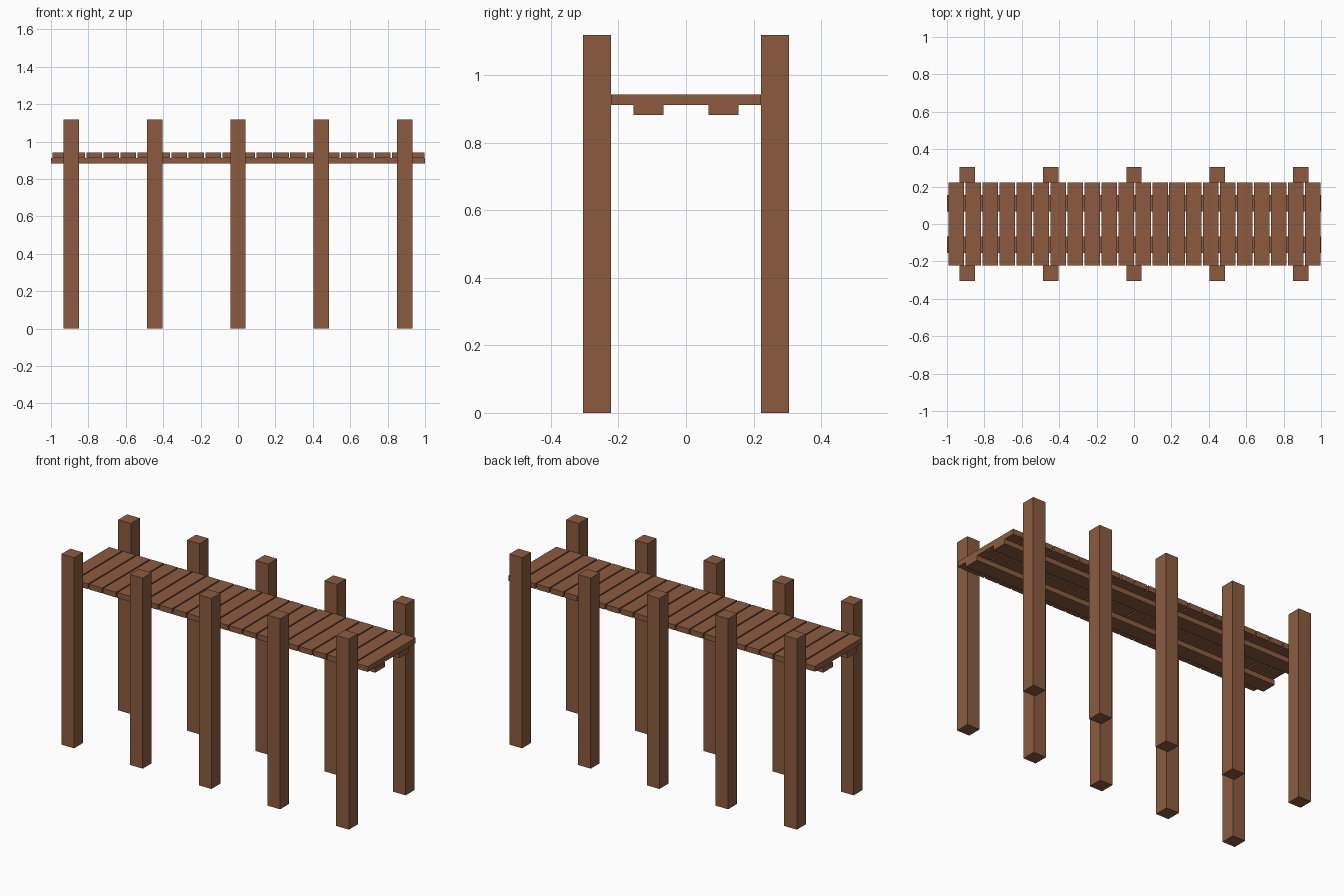
import bpy
import bmesh
from mathutils import Matrix, Vector

if "Cube" in bpy.data.objects:
    bpy.data.objects.remove(bpy.data.objects["Cube"])

wood = bpy.data.materials.new("brown wood")
wood.diffuse_color = (0.262, 0.105, 0.051, 1.0)
wood.use_nodes = True
wood.node_tree.nodes["Principled BSDF"].inputs["Base Color"].default_value = wood.diffuse_color


def box(name, x, y, z):
    """Box spanning the given (min, max) ranges."""
    lo, hi = Vector((x[0], y[0], z[0])), Vector((x[1], y[1], z[1]))
    bm = bmesh.new()
    bmesh.ops.create_cube(bm, size=1, matrix=Matrix.Diagonal((*(hi - lo), 1)))
    mesh = bpy.data.meshes.new(name)
    bm.to_mesh(mesh)
    bm.free()
    mesh.materials.append(wood)
    obj = bpy.data.objects.new(name, mesh)
    obj.location = (lo + hi) / 2
    bpy.context.collection.objects.link(obj)
    return obj


# Posts and long beams, mirrored front and back
for side, s in (("front", -1), ("back", 1)):
    for i in range(5):
        cx = (i - 2) * 0.446
        box(f"{side}_post_{i + 1}", (cx - 0.041, cx + 0.041),
            sorted((s * 0.222, s * 0.305)), (0, 1.118))
    box(f"{side}_beam", (-1, 1), sorted((s * 0.066, s * 0.156)), (0.882, 0.911))

# Deck planks laid across the beams
PLANKS, FIRST, PITCH, WIDTH = 22, -0.992, 0.0908, 0.083
for i in range(PLANKS):
    x0 = FIRST + i * PITCH
    box(f"deck_plank_{i + 1}", (x0, x0 + WIDTH), (-0.222, 0.222), (0.911, 0.942))
